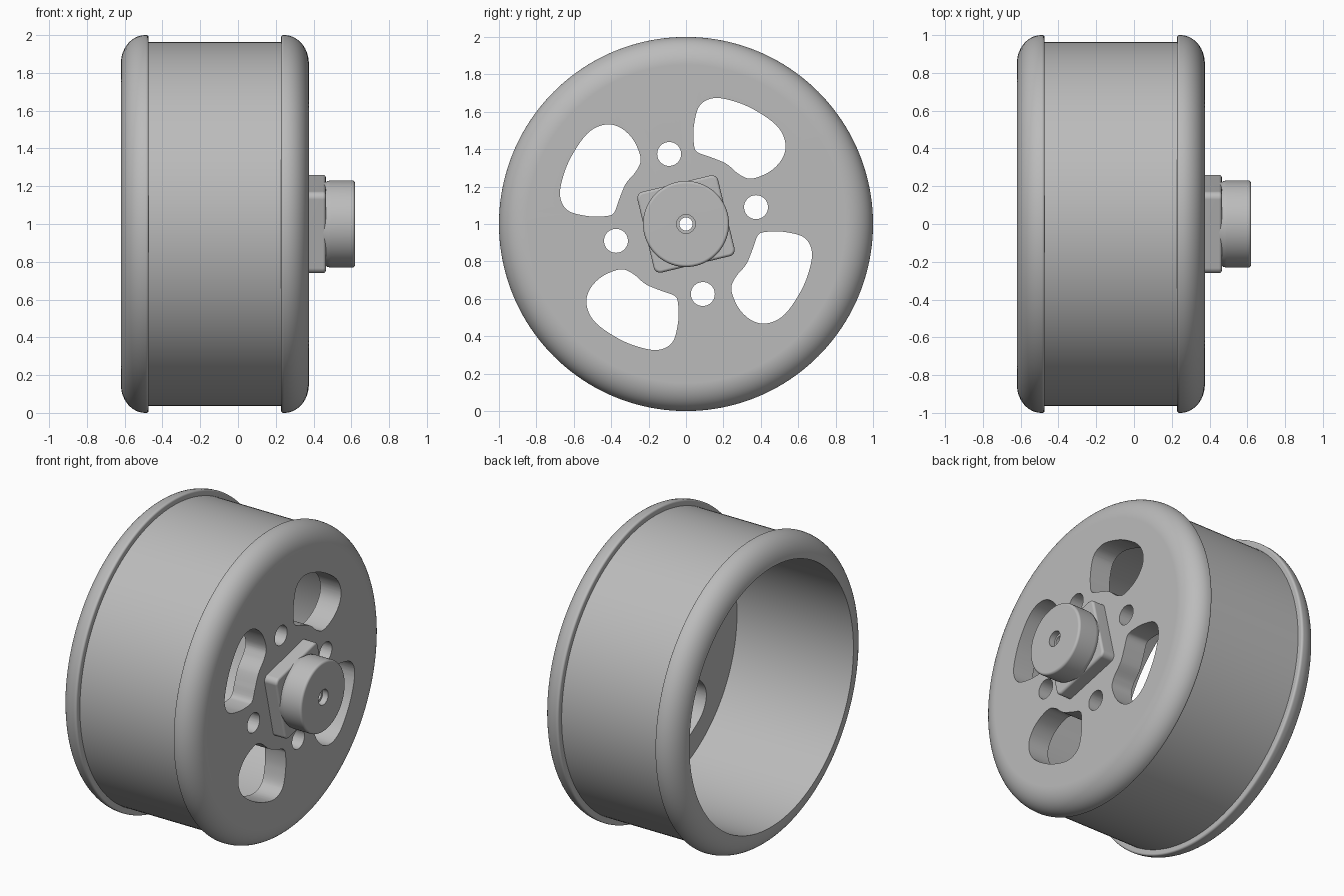
import bpy, bmesh, math
from mathutils import Vector, Matrix

old = bpy.data.objects.get("Cube")
if old:
    bpy.data.objects.remove(old)

grey = bpy.data.materials.new("plain grey")
grey.use_nodes = True
GREY = (0.5, 0.5, 0.5, 1)
grey.diffuse_color = GREY
grey.node_tree.nodes["Principled BSDF"].inputs["Base Color"].default_value = GREY

LIFT = Vector((0, 0, 1))      # wheel axis height
TILT = math.radians(13.5)     # hub and bolt circle turn about the axle


def make(name, bm):
    bmesh.ops.recalc_face_normals(bm, faces=bm.faces)
    mesh = bpy.data.meshes.new(name)
    bm.to_mesh(mesh)
    bm.free()
    mesh.materials.append(grey)
    ob = bpy.data.objects.new(name, mesh)
    bpy.context.collection.objects.link(ob)
    ob.location = LIFT
    return ob


def lathe(name, profile, steps=160):
    """Revolve a closed loop of (x, radius) points about the x axis."""
    bm = bmesh.new()
    rings = []
    for i in range(steps):
        turn = Matrix.Rotation(math.tau * i / steps, 3, 'X')
        rings.append([bm.verts.new(turn @ Vector((x, 0, r))) for x, r in profile])
    for i, a in enumerate(rings):
        b = rings[(i + 1) % steps]
        for j in range(len(profile)):
            k = (j + 1) % len(profile)
            bm.faces.new((a[j], a[k], b[k], b[j]))
    return make(name, bm)


def prism(name, outline, x0, x1):
    """Extrude a (y, z) outline along x."""
    bm = bmesh.new()
    face = bm.faces.new([bm.verts.new((x0, y, z)) for y, z in outline])
    new = bmesh.ops.extrude_face_region(bm, geom=[face])["geom"]
    bmesh.ops.translate(bm, vec=(x1 - x0, 0, 0),
                        verts=[v for v in new if isinstance(v, bmesh.types.BMVert)])
    return make(name, bm)


def arc(cx, cr, rx, rr, start, end, n=10):
    angles = [math.radians(start + (end - start) * i / n) for i in range(n + 1)]
    return [(cx + rx * math.cos(a), cr + rr * math.sin(a)) for a in angles]


def circle(radius, cy=0, cz=0, n=48):
    return [(cy + radius * math.cos(math.tau * i / n),
             cz + radius * math.sin(math.tau * i / n)) for i in range(n)]


def smooth_loop(points, n=8):
    """Closed Catmull-Rom curve through the points."""
    p = [Vector(q) for q in points]
    out = []
    for i in range(len(p)):
        a, b, c, d = (p[(i + k - 1) % len(p)] for k in range(4))
        for s in range(n):
            t = s / n
            out.append(0.5 * (2 * b + (c - a) * t + (2 * a - 5 * b + 4 * c - d) * t ** 2
                              + (3 * b - a - 3 * c + d) * t ** 3))
    return out


def turned(points, angle):
    rot = Matrix.Rotation(angle, 2)
    return [rot @ Vector(p) for p in points]


def cut(ob, cutter):
    mod = ob.modifiers.new("cut", 'BOOLEAN')
    mod.operation = 'DIFFERENCE'
    mod.solver = 'EXACT'
    mod.object = cutter
    bpy.context.view_layer.objects.active = ob
    bpy.ops.object.modifier_apply(modifier=mod.name)
    bpy.data.objects.remove(cutter)


def finish(ob):
    bpy.ops.object.select_all(action='DESELECT')
    ob.select_set(True)
    bpy.context.view_layer.objects.active = ob
    bpy.ops.object.shade_smooth_by_angle(angle=math.radians(32))
    ob.modifiers.new("normals", 'WEIGHTED_NORMAL').keep_sharp = True


# Wheel: drum with a rounded flange at each end, closed by a disc on the +x side
BORE = 0.035
flange = arc(0, 0.85, 0.13, 0.15, 0, 90, 14)
right_lip = [(0.245 + x, r) for x, r in flange] + arc(0.24, 0.988, 0.012, 0.012, 90, 180, 4)
left_lip = [(-0.245 - x, r) for x, r in reversed(right_lip)]
wheel = lathe("wheel", [(0.375, BORE)] + right_lip + [(0.228, 0.963)]
              + [(-0.473, 0.963)] + left_lip + [(0.225, 0.85), (0.225, BORE)])

# Four kidney windows and four bolt holes through the disc
kidney = smooth_loop([(0.043, 0.53), (0.075, 0.635), (0.16, 0.674), (0.29, 0.645),
                      (0.40, 0.59), (0.49, 0.52), (0.53, 0.44), (0.52, 0.36),
                      (0.455, 0.285), (0.353, 0.243), (0.285, 0.265), (0.215, 0.322),
                      (0.13, 0.358), (0.06, 0.385), (0.042, 0.43)])
for i in range(4):
    quarter = i * math.pi / 2
    cut(wheel, prism("window_cutter", turned(kidney, quarter), 0.1, 0.5))
    cut(wheel, prism("bolt_cutter", turned(circle(0.064, 0.385), quarter + TILT), 0.1, 0.5))
finish(wheel)

# Square hub plate with rounded corners and a softened outer edge
HALF, ROUND = 0.222, 0.035
corner = arc(HALF - ROUND, HALF - ROUND, ROUND, ROUND, 0, 90, 6)
square = [p for i in range(4) for p in turned(corner, i * math.pi / 2)]
plate = prism("hub_plate", turned(square, TILT), 0.37, 0.465)
bm = bmesh.new()
bm.from_mesh(plate.data)
rim = [e for e in bm.edges if all(v.co.x > 0.46 for v in e.verts)]
bmesh.ops.bevel(bm, geom=rim, offset=0.015, segments=4, profile=0.5, affect='EDGES')
bm.to_mesh(plate.data)
bm.free()
cut(plate, prism("bore_cutter", circle(BORE), 0.3, 0.7))
finish(plate)

# Round hub boss with a filleted foot, rounded rim and counterbored axle hole
boss = lathe("hub_boss", [(0.45, BORE), (0.45, 0.222), (0.465, 0.222), (0.475, 0.228),
                          (0.49, 0.23)] + arc(0.605, 0.215, 0.015, 0.015, 90, 0, 5)
             + [(0.62, 0.05), (0.58, 0.05), (0.58, BORE)], 96)
finish(boss)
